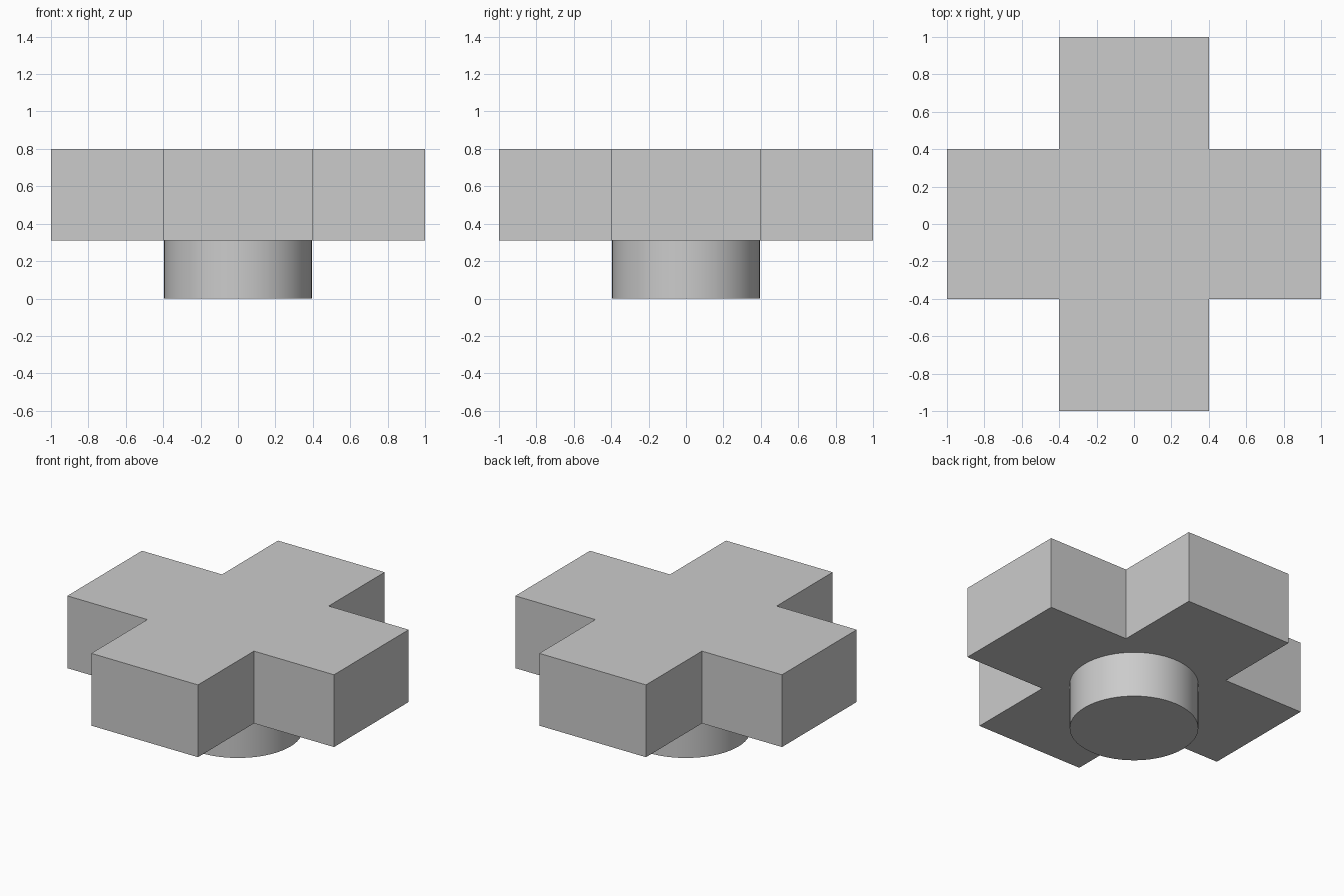
import bpy
import bmesh

cube = bpy.data.objects.get("Cube")
if cube:
    bpy.data.objects.remove(cube, do_unlink=True)

ARM, HALF = 1.0, 0.4          # reach and half width of the cross arms
BASE, TOP = 0.31, 0.8         # underside and top of the cross
PEG_RADIUS = 0.395

grey = bpy.data.materials.new("light grey")
grey.use_nodes = True
colour = (0.6, 0.6, 0.6, 1)
grey.diffuse_color = colour
grey.node_tree.nodes["Principled BSDF"].inputs["Base Color"].default_value = colour

# Cross block: one corner notch of the outline turned four times, then extruded
bm = bmesh.new()
outline = []
x_y = [(ARM, -HALF), (ARM, HALF), (HALF, HALF)]
for turn in range(4):
    outline += [bm.verts.new((x, y, BASE)) for x, y in x_y]
    x_y = [(-y, x) for x, y in x_y]
face = bm.faces.new(outline)
extruded = bmesh.ops.extrude_face_region(bm, geom=[face])["geom"]
bmesh.ops.translate(bm, vec=(0, 0, TOP - BASE),
                    verts=[g for g in extruded if isinstance(g, bmesh.types.BMVert)])
bmesh.ops.recalc_face_normals(bm, faces=bm.faces)
mesh = bpy.data.meshes.new("cross_block")
bm.to_mesh(mesh)
bm.free()
cross = bpy.data.objects.new("cross_block", mesh)
bpy.context.collection.objects.link(cross)
mesh.materials.append(grey)

# Round peg underneath
bpy.ops.mesh.primitive_cylinder_add(vertices=64, radius=PEG_RADIUS, depth=BASE,
                                    location=(0, 0, BASE / 2))
peg = bpy.context.object
peg.name = "round_peg"
peg.data.materials.append(grey)
bpy.ops.object.shade_smooth_by_angle()
